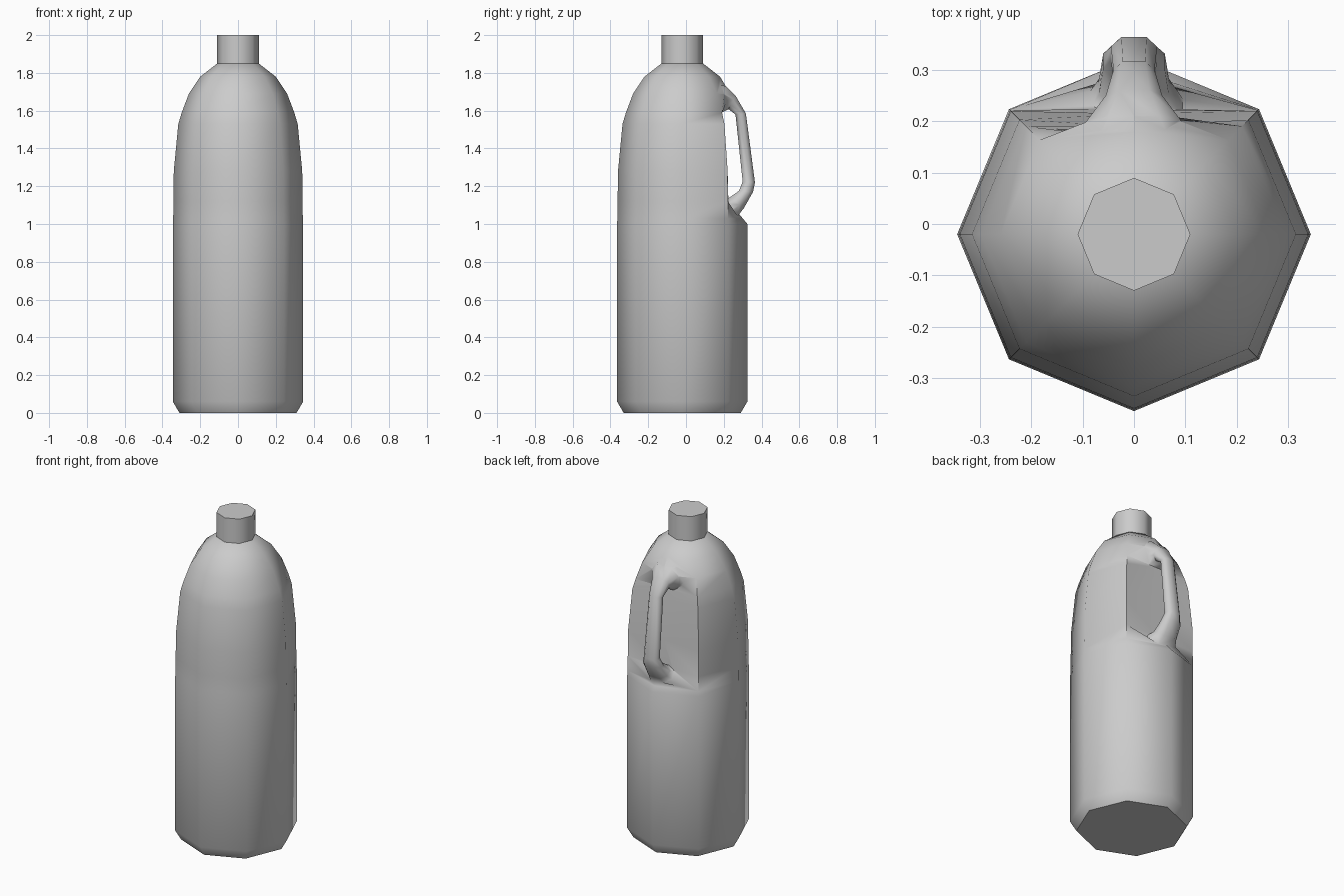
import bpy
import bmesh
from math import cos, sin, pi, radians
from mathutils import Vector

SIDES = 8
CENTRE_Y = -0.02

cube = bpy.data.objects.get("Cube")
if cube:
    bpy.data.objects.remove(cube)

grey = bpy.data.materials.new("grey plastic")
grey.use_nodes = True
colour = (0.6, 0.6, 0.6, 1)
grey.diffuse_color = colour
grey.node_tree.nodes["Principled BSDF"].inputs["Base Color"].default_value = colour


def loft(name, rings):
    """Skin a closed solid through rings of points."""
    bm = bmesh.new()
    loops = [[bm.verts.new(p) for p in ring] for ring in rings]
    n = len(loops[0])
    for a, b in zip(loops, loops[1:]):
        for i in range(n):
            j = (i + 1) % n
            bm.faces.new((a[i], a[j], b[j], b[i]))
    bm.faces.new(loops[0])
    bm.faces.new(loops[-1])
    bmesh.ops.recalc_face_normals(bm, faces=bm.faces)
    mesh = bpy.data.meshes.new(name)
    bm.to_mesh(mesh)
    bm.free()
    mesh.materials.append(grey)
    obj = bpy.data.objects.new(name, mesh)
    bpy.context.collection.objects.link(obj)
    return obj


def octagon(radius, z, back=None):
    """Octagonal ring; back overrides the y of the rearmost corner."""
    ring = []
    for i in range(SIDES):
        a = 2 * pi * i / SIDES
        ring.append(Vector((radius * cos(a), CENTRE_Y + radius * sin(a), z)))
    if back is not None:
        ring[SIDES // 4].y = back
    return ring


def handle_ring(outer, inner, width):
    """Rounded cross-section between an inner and an outer (y, z) point."""
    o, i = Vector((0, *outer)), Vector((0, *inner))
    half = [(0, 0.55), (0.3, 1), (0.7, 1), (1, 0.55)]
    outline = half + [(t, -w) for t, w in reversed(half)]
    return [i.lerp(o, t) + Vector((w * width, 0, 0)) for t, w in outline]


def smooth(obj):
    bpy.ops.object.select_all(action="DESELECT")
    obj.select_set(True)
    bpy.context.view_layer.objects.active = obj
    bpy.ops.object.shade_smooth_by_angle(angle=radians(56))


# Body: radius, height and, inside the grip recess, the rear corner
body = loft("bottle_body", [octagon(*row) for row in [
    (0.31, 0), (0.345, 0.06), (0.345, 1.0), (0.343, 1.03, 0.3),
    (0.342, 1.12, 0.225), (0.34, 1.28, 0.215), (0.316, 1.53, 0.19),
    (0.298, 1.59, 0.19), (0.26, 1.69, 0.235), (0.2, 1.78), (0.11, 1.85)]])

# Handle: outer point, inner point and half width, from top to bottom
handle = loft("handle", [handle_ring(*row) for row in [
    ((0.16, 1.74), (0.12, 1.56), 0.13),
    ((0.21, 1.73), (0.19, 1.59), 0.09),
    ((0.262, 1.68), (0.225, 1.608), 0.055),
    ((0.317, 1.585), (0.262, 1.58), 0.04),
    ((0.365, 1.22), (0.30, 1.225), 0.045),
    ((0.355, 1.17), (0.28, 1.175), 0.06),
    ((0.307, 1.085), (0.23, 1.14), 0.068),
    ((0.25, 1.01), (0.16, 1.12), 0.11)]])

# Merge the handle into the body
union = body.modifiers.new("join handle", "BOOLEAN")
union.operation = "UNION"
union.solver = "EXACT"
union.object = handle
bpy.context.view_layer.objects.active = body
bpy.ops.object.modifier_apply(modifier=union.name)
bpy.data.objects.remove(handle)
smooth(body)

# Cap
cap = loft("cap", [octagon(0.11, 1.85), octagon(0.11, 2.0)])
smooth(cap)
